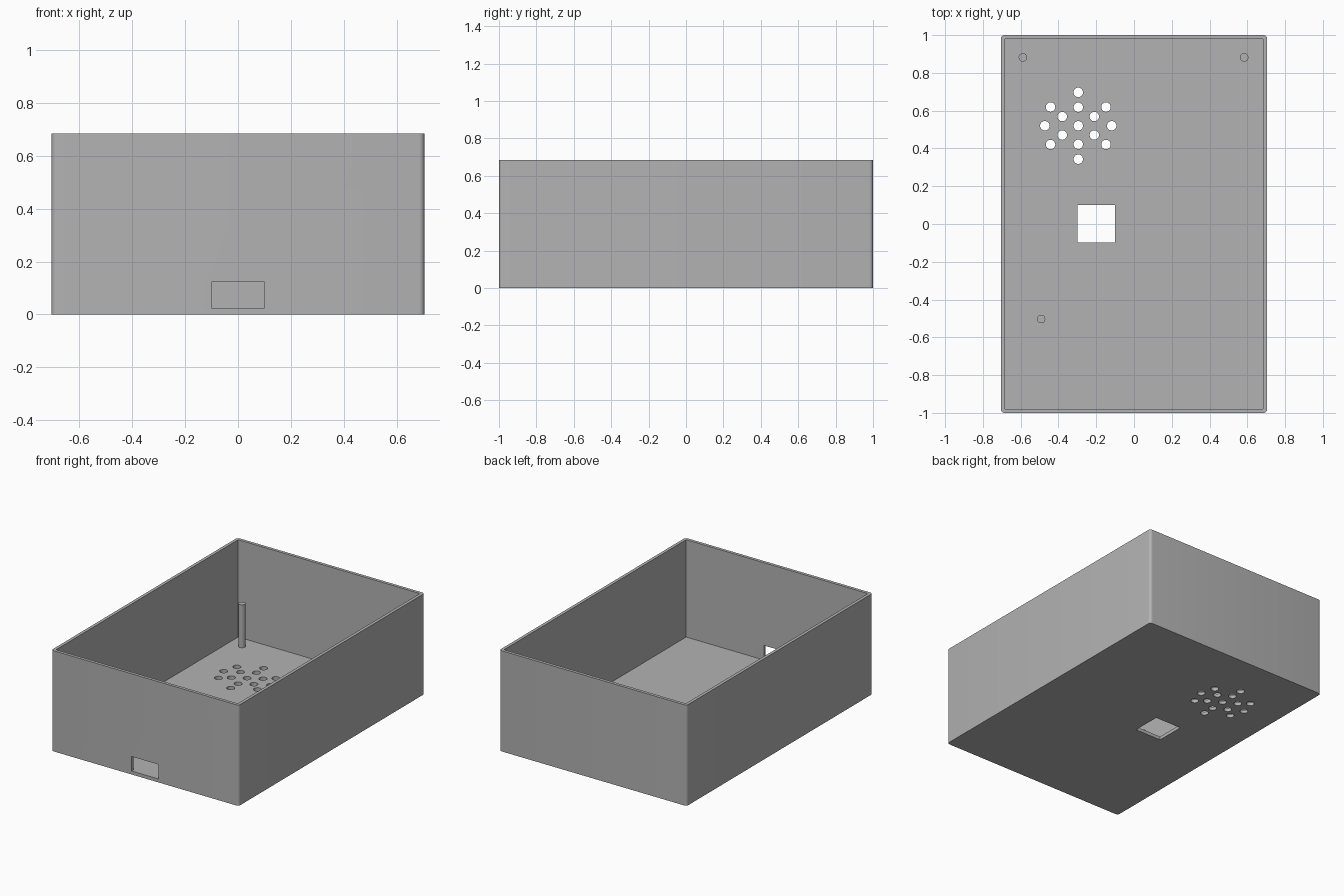
import bpy, bmesh
from math import sin, cos, radians
from mathutils import Matrix, Vector

HALF_X, HALF_Y, HEIGHT = 0.705, 1.0, 0.685
WALL, FLOOR, CORNER = 0.021, 0.023, 0.02

if "Cube" in bpy.data.objects:
    bpy.data.objects.remove(bpy.data.objects["Cube"], do_unlink=True)

grey = bpy.data.materials.new("plain grey")
grey.use_nodes = True
grey.diffuse_color = (0.45, 0.45, 0.45, 1)
grey.node_tree.nodes["Principled BSDF"].inputs["Base Color"].default_value = grey.diffuse_color


def finish(name, bm):
    mesh = bpy.data.meshes.new(name)
    bm.to_mesh(mesh)
    bm.free()
    mesh.materials.append(grey)
    obj = bpy.data.objects.new(name, mesh)
    bpy.context.collection.objects.link(obj)
    return obj


def add_box(bm, low, high):
    low, high = Vector(low), Vector(high)
    place = Matrix.Translation((low + high) / 2) @ Matrix.Diagonal((*(high - low), 1))
    bmesh.ops.create_cube(bm, size=1, matrix=place)


def add_cylinder(bm, x, y, radius, bottom, top):
    bmesh.ops.create_cone(bm, cap_ends=True, segments=32, radius1=radius, radius2=radius,
                          depth=top - bottom,
                          matrix=Matrix.Translation((x, y, (bottom + top) / 2)))


def smooth(obj):
    bpy.ops.object.select_all(action="DESELECT")
    obj.select_set(True)
    bpy.context.view_layer.objects.active = obj
    bpy.ops.object.shade_smooth_by_angle(angle=radians(30))


# Case block with rounded upright edges
bm = bmesh.new()
add_box(bm, (-HALF_X, -HALF_Y, 0), (HALF_X, HALF_Y, HEIGHT))
upright = [e for e in bm.edges if abs(e.verts[0].co.z - e.verts[1].co.z) > 0.1]
bmesh.ops.bevel(bm, geom=upright, offset=CORNER, segments=6, profile=0.5, affect="EDGES")
case = finish("case", bm)

# Cutter for the open inside
cavity = bmesh.new()
add_box(cavity, (WALL - HALF_X, WALL - HALF_Y, FLOOR), (HALF_X - WALL, HALF_Y - WALL, 1))

# Cutters for the front slot, square window and round vent holes
openings = bmesh.new()
add_box(openings, (-0.1, -1.1, FLOOR + 0.0005), (0.1, -0.95, 0.122))
add_box(openings, (-0.298, -0.098, -0.1), (-0.1, 0.1, 0.1))
vents = [(0, 0)]
vents += [(0.098 * cos(radians(a)), 0.098 * sin(radians(a))) for a in range(30, 390, 60)]
vents += [(0.177 * cos(radians(a)), 0.177 * sin(radians(a)))
          for a in (0, 34, 90, 146, 180, 214, 270, 326)]
for x, y in vents:
    add_cylinder(openings, x - 0.295, y + 0.52, 0.025, -0.1, 0.1)

cutters = [finish("cavity_cutter", cavity), finish("openings_cutter", openings)]
for cutter in cutters:
    cutter.hide_render = True
    mod = case.modifiers.new(cutter.name, "BOOLEAN")
    mod.operation = "DIFFERENCE"
    mod.solver = "EXACT"
    mod.object = cutter

# Bake the cuts and remove the cutters
bpy.context.view_layer.update()
cut_mesh = bpy.data.meshes.new_from_object(case.evaluated_get(bpy.context.evaluated_depsgraph_get()))
case.modifiers.clear()
case.data = cut_mesh
for cutter in cutters:
    bpy.data.objects.remove(cutter, do_unlink=True)
smooth(case)

# Mounting posts standing on the floor
posts = {"back_right_post": (-0.588, 0.882), "back_left_post": (0.583, 0.882),
         "front_right_post": (-0.492, -0.503)}
for name, (x, y) in posts.items():
    bm = bmesh.new()
    add_cylinder(bm, x, y, 0.0225, FLOOR - 0.005, 0.315)
    smooth(finish(name, bm))
